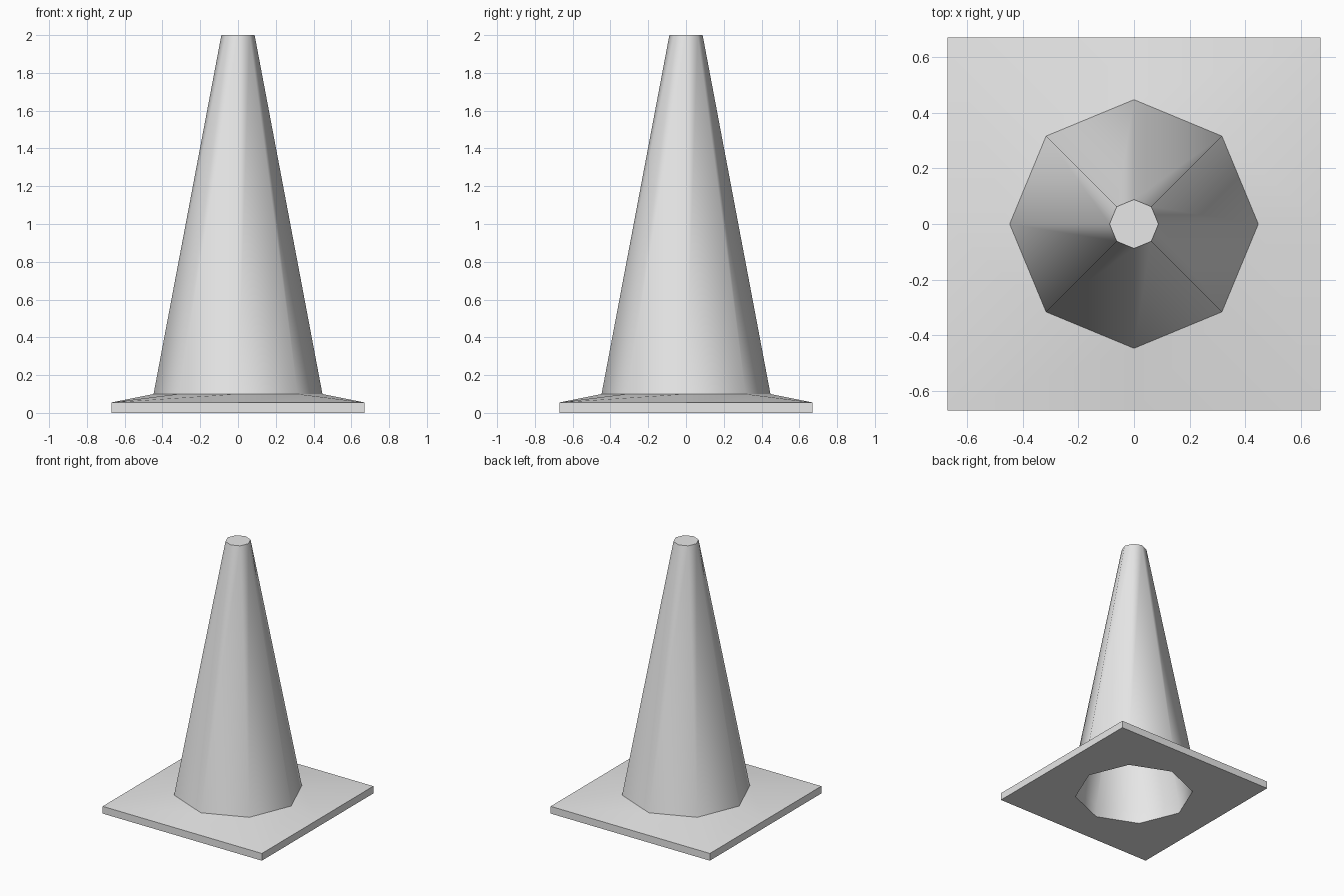
import bpy
import bmesh
from math import cos, sin, radians

cube = bpy.data.objects.get("Cube")
if cube:
    bpy.data.objects.remove(cube)

SIDES = 8

gray = bpy.data.materials.new("plain gray")
gray.use_nodes = True
gray.diffuse_color = (0.8, 0.8, 0.8, 1)
gray.node_tree.nodes["Principled BSDF"].inputs["Base Color"].default_value = (0.8, 0.8, 0.8, 1)


def ring(bm, size, z, square=False):
    """Eight points: an octagon, or a square with its edge midpoints."""
    verts = []
    for i in range(SIDES):
        a = radians(360 * i / SIDES)
        x, y = cos(a), sin(a)
        if square:
            m = max(abs(x), abs(y))
            x, y = x / m, y / m
        verts.append(bm.verts.new((size * x, size * y, z)))
    return verts


# Hollow shell: inside top, down the inner wall, around the foot, up the outside
profile = [
    (0.06, 1.96, False),
    (0.415, 0.09, False),
    (0.417, 0.0, False),
    (0.67, 0.0, True),
    (0.67, 0.055, True),
    (0.447, 0.1, False),
    (0.088, 2.0, False),
]

bm = bmesh.new()
rings = [ring(bm, *p) for p in profile]
for low, high in zip(rings, rings[1:]):
    for i in range(SIDES):
        j = (i + 1) % SIDES
        bm.faces.new((low[i], low[j], high[j], high[i]))
# Closed tip, inside and outside
bm.faces.new(rings[0])
bm.faces.new(rings[-1])
bmesh.ops.recalc_face_normals(bm, faces=bm.faces)

mesh = bpy.data.meshes.new("traffic_cone")
bm.to_mesh(mesh)
bm.free()
mesh.materials.append(gray)
cone = bpy.data.objects.new("traffic_cone", mesh)
bpy.context.collection.objects.link(cone)

# Smooth around the body, sharp at the foot and tip
bpy.ops.object.select_all(action="DESELECT")
cone.select_set(True)
bpy.context.view_layer.objects.active = cone
bpy.ops.object.shade_smooth_by_angle(angle=radians(50))
